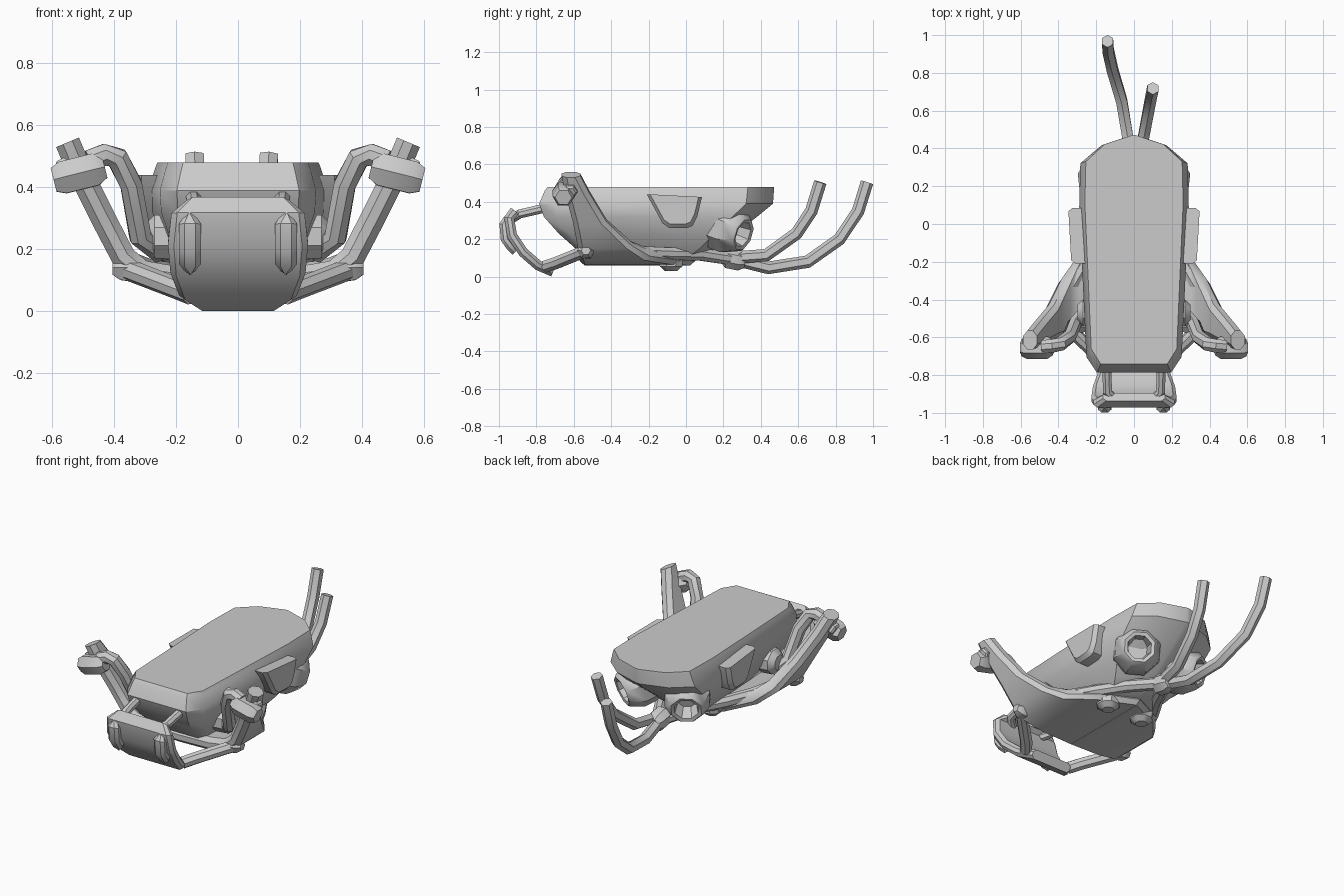
import bpy, bmesh, math
from mathutils import Vector as V

if "Cube" in bpy.data.objects:
    bpy.data.objects.remove(bpy.data.objects["Cube"])


def loft(name, rings, caps=True):
    """Skin a list of equal-length vertex rings into one object."""
    bm = bmesh.new()
    vs = [[bm.verts.new(p) for p in r] for r in rings]
    n = len(vs[0])
    for a, b in zip(vs, vs[1:]):
        for i in range(n):
            j = (i + 1) % n
            bm.faces.new((a[i], a[j], b[j], b[i]))
    if caps:
        bm.faces.new(vs[0])
        bm.faces.new(vs[-1])
    bmesh.ops.recalc_face_normals(bm, faces=bm.faces)
    me = bpy.data.meshes.new(name)
    bm.to_mesh(me)
    bm.free()
    ob = bpy.data.objects.new(name, me)
    bpy.context.collection.objects.link(ob)
    return ob


def circle(c, d, r, n, ref=V((1, 0, 0.01))):
    d = d.normalized()
    u = (ref - d * ref.dot(d)).normalized()
    w = d.cross(u)
    return [c + r * (u * math.cos(a) + w * math.sin(a))
            for a in (2 * math.pi * (i + .5) / n for i in range(n))]


def tube(name, pts, r, n=8, ref=V((1, 0, 0.01))):
    p = [V(q) for q in pts]
    rings = []
    for i, q in enumerate(p):
        a, b = p[max(i - 1, 0)], p[min(i + 1, len(p) - 1)]
        rings.append(circle(q, b - a, r, n, ref))
    return loft(name, rings)


def turned(name, base, d, profile, n=8):
    """Lathe (distance, radius) pairs around a tilted axis."""
    base, d = V(base), V(d).normalized()
    ref = V((0, 0.02, 1)) if abs(d.z) < .9 else V((1, 0, 0))
    return loft(name, [circle(base + d * t, d, r, n, ref) for t, r in profile])


def slab(name, secs, axis, th):
    """Chamfered plate swept through (centre, half width) sections."""
    axis = V(axis)
    rings = []
    for i, (c, hw) in enumerate(secs):
        a, b = secs[max(i - 1, 0)][0], secs[min(i + 1, len(secs) - 1)][0]
        t = V(b) - V(a)
        nrm = (t - axis * t.dot(axis)).cross(axis).normalized()
        k = hw - th * .7
        prof = [(hw, .4), (k, 1), (-k, 1), (-hw, .4), (-hw, -.4), (-k, -1), (k, -1), (hw, -.4)]
        rings.append([V(c) + axis * u + nrm * v * th for u, v in prof])
    return loft(name, rings)


def mirror(ob):
    m = ob.modifiers.new("mirror", 'MIRROR')
    e = bpy.data.objects.get("mirror_centre")
    if e:
        m.mirror_object = e
    return ob


# Main hull: flat deck, tapering down to a narrow keel
def outline(z, yf, yr, w):
    L = yr - yf
    half = [(.68, 0), (.87, .065), (1, .70), (.98, .885), (.6, .96), (.04, 1)]
    right = [V((x * w, yf + t * L, z)) for x, t in half]
    return right + [V((-p.x, p.y, p.z)) for p in reversed(right)]


loft("hull", [outline(.48, -.74, .47, .26), outline(.46, -.755, .47, .268),
              outline(.39, -.785, .465, .29), outline(.32, -.76, .38, .285),
              outline(.23, -.68, .26, .25), outline(.15, -.59, .16, .2),
              outline(.09, -.52, .06, .15)])

# Front bumper plate
slab("bumper", [((0, -.915, .352), .165), ((0, -.945, .315), .215), ((0, -.93, .22), .226),
                ((0, -.87, .13), .218), ((0, -.79, .06), .19), ((0, -.71, .026), .135)],
     (1, 0, 0), .027)

# Bumper lights and struts
mirror(slab("bumper_light", [((.155, -.952, .305), .015), ((.155, -.972, .28), .036),
                             ((.155, -.965, .2), .036), ((.155, -.935, .16), .036),
                             ((.155, -.91, .135), .015)], (1, 0, 0), .026))
mirror(tube("bumper_top_strut", [(.1, -.93, .31), (.14, -.89, .335), (.145, -.74, .37)], .026))
mirror(tube("bumper_lower_strut", [(.15, -.75, .055), (.2, -.69, .075), (.37, -.53, .14)], .035))
mirror(turned("strut_joint", (.32, -.535, .14), (1, 0, 0),
              [(0, .04), (.03, .05), (.06, .045), (.085, .025)], 6))

# Swept arms blending into the belly plate
mirror(slab("arm", [((.55, -.615, .545), .05), ((.51, -.58, .45), .065), ((.435, -.515, .3), .09),
                    ((.37, -.435, .175), .145), ((.31, -.385, .125), .19),
                    ((.2, -.31, .105), .26), ((0, -.26, .1), .31)], (0, 1, 0), .04))
mirror(tube("belly_rail", [(.36, -.38, .16), (.28, -.24, .13), (.2, -.08, .122),
                           (.11, .07, .12), (.02, .24, .095)], .036))
mirror(turned("arm_tip", (.43, -.655, .465), (1, 0, -.25),
              [(0, .04), (.03, .06), (.14, .06), (.17, .045)], 6))
mirror(turned("arm_knob", (.515, -.62, .48), (.45, 0, .9) and (.4, 0, -.2),
              [(0, .03), (.01, .04), (.06, .04), (.07, .03)], 6))
mirror(tube("arm_brace", [(.48, -.65, .485), (.43, -.645, .505), (.39, -.635, .495),
                          (.345, -.60, .41), (.315, -.53, .24), (.25, -.46, .19)], .038, 8, V((0, 1, .01))))
mirror(turned("brace_mount", (.2, -.47, .24), (1, 0, 0),
              [(0, .08), (.07, .075), (.1, .045)], 8))

# Side scoops
scoop = []
for x, k in ((.22, 1), (.318, 1), (.34, .88)):
    out = [(-.21, .44), (.085, .425), (.06, .32), (.035, .272), (.005, .26), (-.09, .26), (-.125, .285)]
    scoop.append([V((x + .05 * (y + .06) * (x > .3), -.06 + (y + .06) * k, .44 + (z - .44) * k))
                  for y, z in out])
mirror(loft("side_scoop", scoop))

# Rear thrusters with hollow nozzles
mirror(turned("thruster", (.15, .2, .265), (.5, .8, -.3),
              [(-.12, .10), (-.02, .135), (.05, .135), (.125, .1), (.135, .09),
               (.13, .07), (.05, .055)]))

# Belly feet
mirror(turned("belly_foot", (.12, -.08, .1), (0, 0, -1),
              [(0, .07), (.045, .065), (.07, .035)], 8))

# Tail coupling and the two uneven tails
turned("tail_coupling", (0, .2, .105), (0, 1, -.2),
       [(0, .04), (.02, .06), (.09, .06), (.12, .04)], 8)
tube("long_tail", [(-.01, .27, .09), (-.03, .44, .047), (-.065, .65, .08), (-.115, .82, .2),
                   (-.137, .92, .35), (-.14, .968, .505)], .034, 6)
tube("short_tail", [(.01, .24, .1), (.045, .43, .115), (.075, .59, .23), (.09, .67, .35),
                    (.1, .718, .505)], .034, 6)

# Soft shading with crisp edges
for ob in bpy.context.collection.objects:
    ob.select_set(True)
    bpy.context.view_layer.objects.active = ob
bpy.ops.object.shade_smooth_by_angle(angle=math.radians(35))
